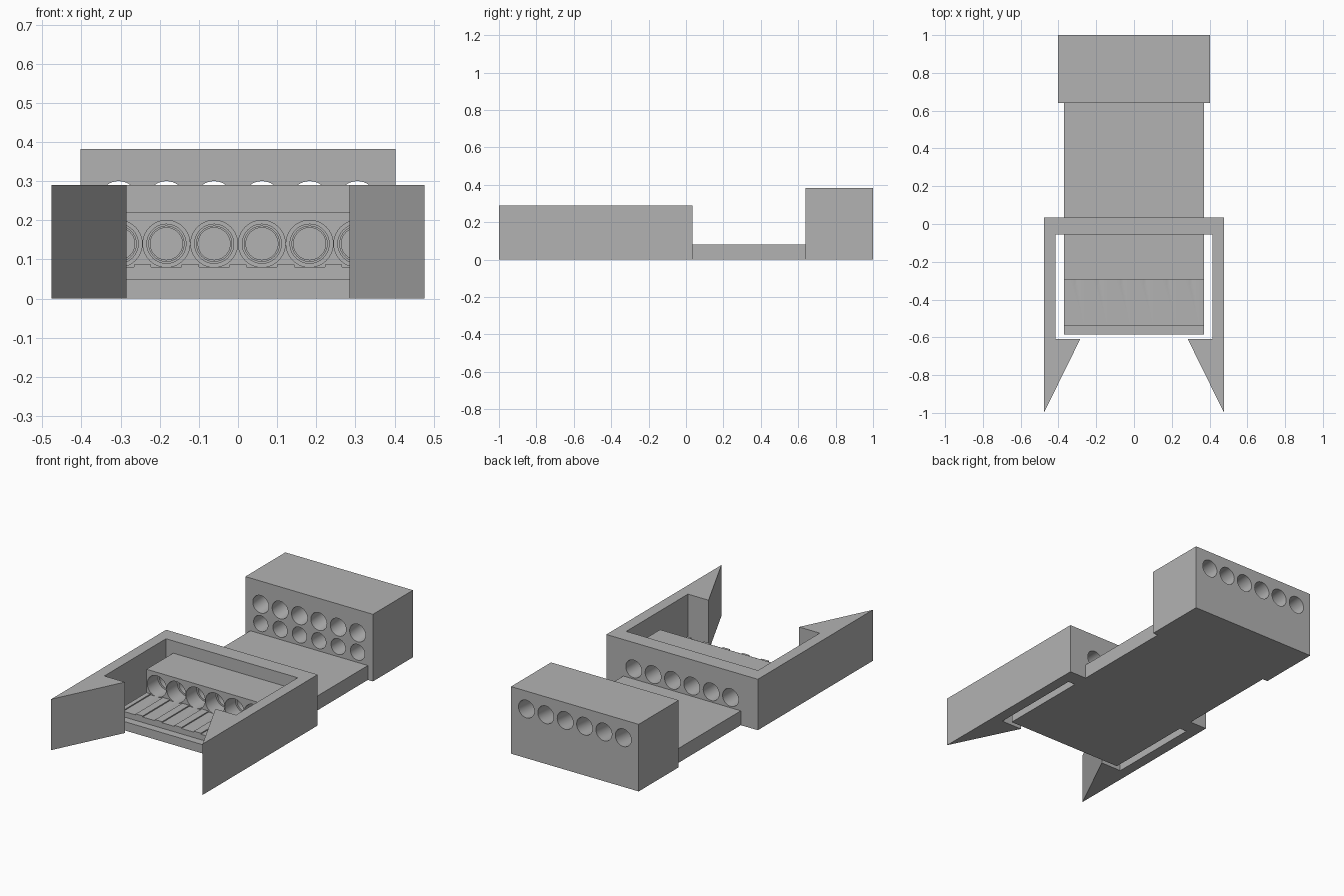
import bpy, bmesh, math
from mathutils import Matrix, Vector

old = bpy.data.objects.get("Cube")
if old:
    bpy.data.objects.remove(old, do_unlink=True)

# Single plain grey
grey = bpy.data.materials.new("plain_grey")
grey.use_nodes = True
colour = (0.45, 0.45, 0.45, 1)
grey.diffuse_color = colour
grey.node_tree.nodes["Principled BSDF"].inputs["Base Color"].default_value = colour

PITCH = 0.122
COLUMNS = [(i - 2.5) * PITCH for i in range(6)]


def finish(name, bm):
    bmesh.ops.recalc_face_normals(bm, faces=bm.faces)
    mesh = bpy.data.meshes.new(name)
    bm.to_mesh(mesh)
    bm.free()
    mesh.materials.append(grey)
    obj = bpy.data.objects.new(name, mesh)
    bpy.context.collection.objects.link(obj)
    return obj


def prism(name, points, direction):
    """Extrude a closed outline along a direction."""
    bm = bmesh.new()
    face = bm.faces.new([bm.verts.new(p) for p in points])
    result = bmesh.ops.extrude_face_region(bm, geom=[face])
    verts = [g for g in result["geom"] if isinstance(g, bmesh.types.BMVert)]
    bmesh.ops.translate(bm, verts=verts, vec=direction)
    return finish(name, bm)


def add_box(bm, low, high):
    low, high = Vector(low), Vector(high)
    matrix = Matrix.Translation((low + high) / 2) @ Matrix.Diagonal((*(high - low), 1))
    bmesh.ops.create_cube(bm, size=1, matrix=matrix)


def hole_row(radius, start, end):
    """Cutter with one cylinder per column, between two (y, z) points."""
    bm = bmesh.new()
    for x in COLUMNS:
        a, b = Vector((x, *start)), Vector((x, *end))
        turn = (b - a).to_track_quat("Z", "Y").to_matrix().to_4x4()
        bmesh.ops.create_cone(bm, cap_ends=True, segments=40, radius1=radius, radius2=radius,
                              depth=(b - a).length, matrix=Matrix.Translation((a + b) / 2) @ turn)
    return finish("hole_cutter", bm)


def cut(obj, cutter):
    cutter.hide_render = True
    mod = obj.modifiers.new("cut", "BOOLEAN")
    mod.operation, mod.solver, mod.object = "DIFFERENCE", "EXACT", cutter
    bpy.context.view_layer.objects.active = obj
    bpy.ops.object.modifier_apply(modifier=mod.name)
    bpy.data.objects.remove(cutter, do_unlink=True)


# Base plate with front step and raised contact block
side = [(-0.585, 0), (0.65, 0), (0.65, 0.082), (-0.05, 0.082), (-0.05, 0.22), (-0.295, 0.22),
        (-0.295, 0.087), (-0.54, 0.087), (-0.54, 0.05), (-0.585, 0.05)]
base = prism("base_plate", [(-0.37, y, z) for y, z in side], (0.74, 0, 0))

# Shallow grooves in front of each hole
bm = bmesh.new()
for x in COLUMNS:
    add_box(bm, (x - 0.039, -0.56, 0.081), (x + 0.039, -0.295, 0.15))
cut(base, finish("groove_cutter", bm))

# U-shaped frame with hooked arms
right_half = [(0.415, -0.055), (0.415, -0.61), (0.285, -0.61), (0.477, -1), (0.477, 0.035)]
outline = right_half + [(-x, y) for x, y in reversed(right_half)]
frame = prism("hooked_frame", [(x, y, 0) for x, y in outline], (0, 0, 0.29))

# Holes running through the contact block and the frame wall
cut(base, hole_row(0.06, (-0.32, 0.14), (-0.2, 0.14)))
for part in (base, frame):
    cut(part, hole_row(0.05, (-0.25, 0.14), (0.1, 0.14)))

# Rear block: stepped blind lower row, and upper row rising to the back
bm = bmesh.new()
add_box(bm, (-0.402, 0.64, 0), (0.402, 1, 0.382))
rear = finish("rear_block", bm)
cut(rear, hole_row(0.045, (0.6, 0.14), (0.82, 0.14)))
cut(rear, hole_row(0.041, (0.8, 0.14), (0.92, 0.14)))
cut(rear, hole_row(0.05, (0.604, 0.247), (1.036, 0.283)))

# Smooth hole walls, sharp edges
bpy.ops.object.select_all(action="DESELECT")
for part in (base, frame, rear):
    part.select_set(True)
bpy.context.view_layer.objects.active = rear
bpy.ops.object.shade_smooth_by_angle(angle=math.radians(30))
